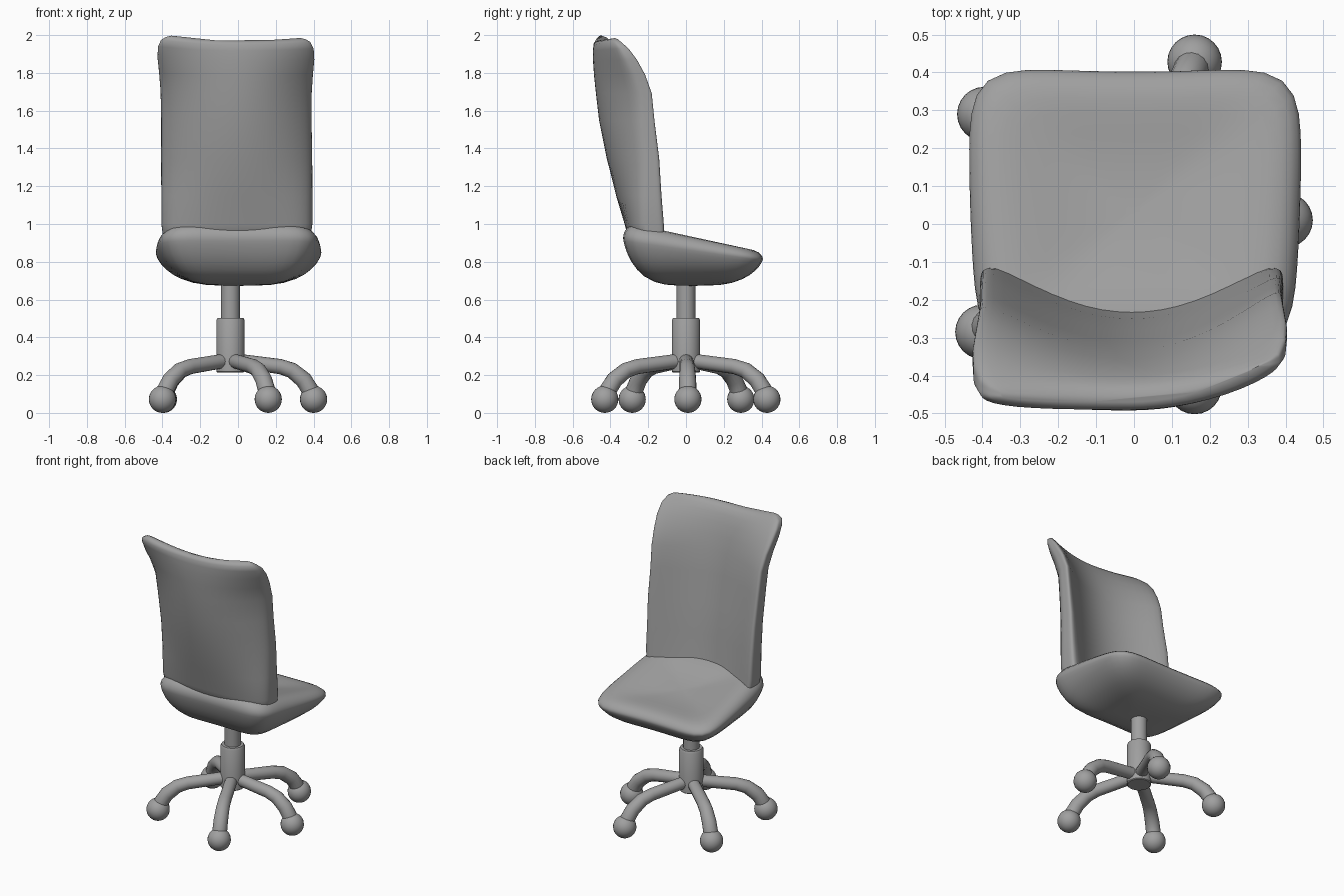
import bpy, bmesh, math
from mathutils import Vector

if "Cube" in bpy.data.objects:
    bpy.data.objects.remove(bpy.data.objects["Cube"], do_unlink=True)

grey = bpy.data.materials.new("mid grey")
grey.use_nodes = True
grey.diffuse_color = (0.35, 0.35, 0.35, 1)
grey.node_tree.nodes["Principled BSDF"].inputs["Base Color"].default_value = (0.35, 0.35, 0.35, 1)

AXIS_X = -0.04


def finish(name, bm, angle=50):
    bmesh.ops.recalc_face_normals(bm, faces=bm.faces)
    mesh = bpy.data.meshes.new(name)
    bm.to_mesh(mesh)
    bm.free()
    mesh.materials.append(grey)
    obj = bpy.data.objects.new(name, mesh)
    bpy.context.collection.objects.link(obj)
    bpy.ops.object.select_all(action='DESELECT')
    obj.select_set(True)
    bpy.context.view_layer.objects.active = obj
    bpy.ops.object.shade_smooth_by_angle(angle=math.radians(angle))


def loft(name, rings, angle=50):
    """Skin a list of equal-length rings and cap both ends."""
    bm = bmesh.new()
    loops = [[bm.verts.new(p) for p in ring] for ring in rings]
    n = len(loops[0])
    for a, b in zip(loops, loops[1:]):
        for i in range(n):
            j = (i + 1) % n
            bm.faces.new((a[i], a[j], b[j], b[i]))
    bm.faces.new(loops[0])
    bm.faces.new(loops[-1])
    finish(name, bm, angle)


def rounded_square(n, power):
    """Unit rounded square as evenly spread (u, v) pairs."""
    pts = []
    for i in range(n):
        a = 2 * math.pi * i / n
        c, s = math.cos(a), math.sin(a)
        r = (abs(c) ** power + abs(s) ** power) ** (-1 / power)
        pts.append((c * r, s * r))
    return pts


def lathe(name, profile, sides=32):
    rings = [[(AXIS_X + r * math.cos(2 * math.pi * i / sides),
               r * math.sin(2 * math.pi * i / sides), z) for i in range(sides)]
             for r, z in profile]
    loft(name, rings, 35)


# Seat cushion: dished top, bowl-shaped underside, sloping down to the front edge
def seat_point(u, v, s, top):
    x = 0.003 + 0.435 * u * s * (1 + 0.03 * v * s - 0.03 * (v * s) ** 2)
    y = 0.037 + 0.365 * v * s + 0.022 * (u * s) ** 2 * v
    z = 0.876 - 0.15 * y
    if top:
        z += (0.115 - 0.08 * y) * (1 - s ** 6) ** 0.6 - 0.09 * (1 - s ** 2)
    else:
        z -= (0.203 - 0.15 * y) * (1 - s ** 3.5) ** 0.7
    return (x, y, z)


outline = rounded_square(64, 6)
steps = [0.03, 0.2, 0.4, 0.55, 0.7, 0.8, 0.88, 0.94, 0.98, 0.995]
rings = [[seat_point(u, v, s, False) for u, v in outline] for s in steps + [1.0]]
rings += [[seat_point(u, v, s, True) for u, v in outline] for s in reversed(steps)]
loft("seat_cushion", rings, 80)

# Backrest: dished sections (height, rear y, thickness, rear wrap, front wrap, half width)
sections = [
    (0.86, -0.29, 0.08, 0.03, 0.14, 0.38), (1.00, -0.325, 0.09, 0.04, 0.17, 0.40),
    (1.15, -0.37, 0.12, 0.09, 0.17, 0.40), (1.35, -0.42, 0.14, 0.14, 0.18, 0.40),
    (1.55, -0.46, 0.15, 0.16, 0.175, 0.398), (1.70, -0.477, 0.145, 0.16, 0.175, 0.40),
    (1.80, -0.487, 0.13, 0.13, 0.16, 0.407), (1.88, -0.492, 0.115, 0.095, 0.13, 0.415),
    (1.94, -0.492, 0.09, 0.07, 0.10, 0.412), (1.975, -0.490, 0.07, 0.05, 0.07, 0.395),
    (1.99, -0.482, 0.045, 0.05, 0.06, 0.37), (1.997, -0.470, 0.015, 0.05, 0.05, 0.34),
]
rings = []
for z, rear, thick, rear_wrap, front_wrap, half in sections:
    t = max(0, (z - 1.2) / 0.8)
    ring = []
    for u, v in rounded_square(64, 4):
        f = (v + 1) / 2
        skew = math.copysign(0.045 - 0.015 * f, u) * t
        bend = (rear_wrap * (1 - f) + front_wrap * f + skew) * u * u
        drop = 0.028 * t ** 3 * (1 - u * u) + (0.012 * t * u * u if u > 0 else 0)
        ring.append((-0.006 - 0.006 * t + half * u, rear + thick * f + bend, z - drop))
    rings.append(ring)
loft("backrest", rings, 80)

# Gas lift column
lathe("column_sleeve", [(0.07, 0.215), (0.075, 0.22), (0.075, 0.49), (0.068, 0.503)])
lathe("column_piston", [(0.05, 0.48), (0.05, 0.72)])

# Five curved legs, each ending in a ball caster
feet = [(0.40, 0.01), (0.16, 0.428), (-0.395, 0.29), (-0.40, -0.285), (0.16, -0.43)]
leg_path = [(0.0, 0.274, 0.038), (0.15, 0.272, 0.038), (0.6, 0.245, 0.04), (0.74, 0.225, 0.042),
            (0.88, 0.175, 0.045), (0.96, 0.12, 0.046), (0.985, 0.07, 0.046)]
for k, (fx, fy) in enumerate(feet, 1):
    foot = Vector((fx - AXIS_X, fy, 0))
    side = Vector((-foot.y, foot.x, 0)).normalized()
    pts = [Vector((AXIS_X, 0, z)) + foot * d for d, z, r in leg_path]
    rings = []
    for i, p in enumerate(pts):
        tangent = (pts[min(i + 1, len(pts) - 1)] - pts[max(i - 1, 0)]).normalized()
        up = tangent.cross(side)
        r = leg_path[i][2]
        rings.append([p + side * r * math.cos(2 * math.pi * j / 16)
                      + up * r * math.sin(2 * math.pi * j / 16) for j in range(16)])
    loft(f"leg_{k}", rings)
    bm = bmesh.new()
    bmesh.ops.create_uvsphere(bm, u_segments=24, v_segments=16, radius=0.072)
    bmesh.ops.translate(bm, verts=bm.verts, vec=(fx, fy, 0.072))
    finish(f"caster_{k}", bm)
